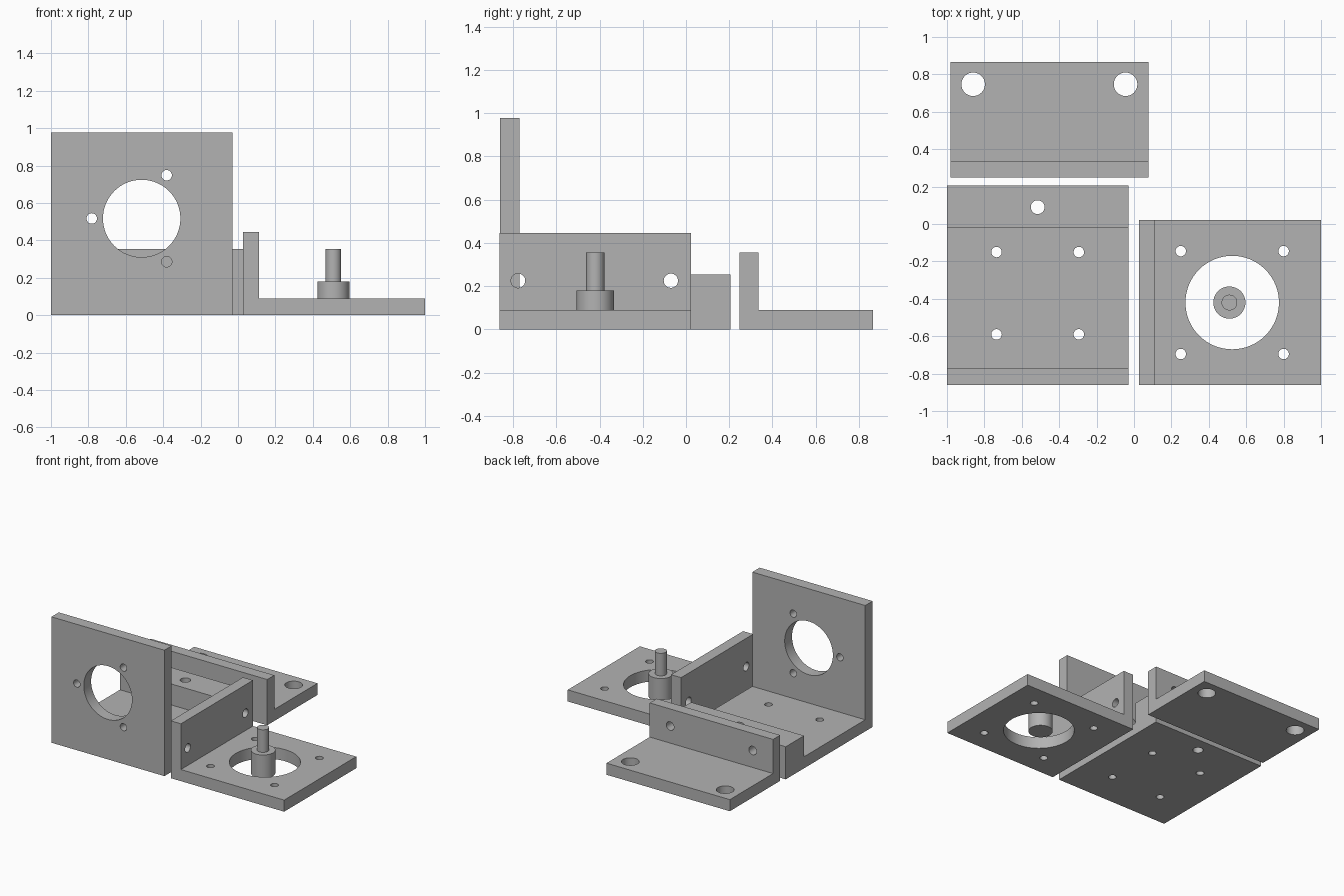
import bpy, bmesh, math
from mathutils import Vector, Matrix

if "Cube" in bpy.data.objects:
    bpy.data.objects.remove(bpy.data.objects["Cube"])

grey = bpy.data.materials.new("plain_grey")
grey.diffuse_color = (0.45, 0.45, 0.45, 1)
grey.use_nodes = True
grey.node_tree.nodes["Principled BSDF"].inputs["Base Color"].default_value = grey.diffuse_color
T = 0.09  # plate thickness


def finish(name, bm):
    bmesh.ops.recalc_face_normals(bm, faces=bm.faces)
    mesh = bpy.data.meshes.new(name)
    bm.to_mesh(mesh)
    bm.free()
    obj = bpy.data.objects.new(name, mesh)
    bpy.context.collection.objects.link(obj)
    mesh.materials.append(grey)
    return obj


def extrude_profile(name, points, axis, start, end):
    """Sweep an (across, z) profile along the X or Y axis."""
    bm = bmesh.new()
    place = (lambda a, z: (start, a, z)) if axis == 'X' else (lambda a, z: (a, start, z))
    face = bm.faces.new([bm.verts.new(place(a, z)) for a, z in points])
    swept = bmesh.ops.extrude_face_region(bm, geom=[face])['geom']
    step = Vector((end - start, 0, 0) if axis == 'X' else (0, end - start, 0))
    bmesh.ops.translate(bm, vec=step, verts=[v for v in swept if isinstance(v, bmesh.types.BMVert)])
    return finish(name, bm)


ROT = {'X': Matrix.Rotation(math.pi / 2, 4, 'Y'),
       'Y': Matrix.Rotation(math.pi / 2, 4, 'X'),
       'Z': Matrix.Identity(4)}


def drill(obj, holes):
    """Cut round holes, each given as (centre, radius, axis, depth)."""
    bm = bmesh.new()
    for centre, radius, axis, depth in holes:
        bmesh.ops.create_cone(bm, cap_ends=True, segments=64 if radius > 0.1 else 32,
                              radius1=radius, radius2=radius, depth=depth,
                              matrix=Matrix.Translation(centre) @ ROT[axis])
    cutter = finish("hole_cutter", bm)
    cutter.hide_render = True
    mod = obj.modifiers.new("holes", 'BOOLEAN')
    mod.operation, mod.solver, mod.object = 'DIFFERENCE', 'EXACT', cutter
    bpy.context.view_layer.objects.active = obj
    bpy.ops.object.modifier_apply(modifier=mod.name)
    bpy.data.objects.remove(cutter)


def smooth(obj):
    bpy.ops.object.select_all(action='DESELECT')
    obj.select_set(True)
    bpy.context.view_layer.objects.active = obj
    bpy.ops.object.shade_smooth_by_angle(angle=math.radians(30))


# Motor mount: floor, tall front plate and rear block in one profile
mount = extrude_profile("motor_mount", [
    (-0.86, 0), (0.205, 0), (0.205, 0.253), (-0.02, 0.253),
    (-0.02, T), (-0.77, T), (-0.77, 0.977), (-0.86, 0.977)], 'X', -1.0, -0.03)
cx, cz = -0.515, 0.517
holes = [((cx, -0.815, cz), 0.207, 'Y', 0.2), ((cx, 0.09, 0.12), 0.037, 'Z', 0.6)]
for deg in (60, 180, 300):
    a = math.radians(deg)
    holes.append(((cx + 0.267 * math.cos(a), -0.815, cz + 0.267 * math.sin(a)), 0.028, 'Y', 0.2))
holes += [((cx + sx * 0.22, -0.37 + sy * 0.22, 0.045), 0.028, 'Z', 0.2)
          for sx in (-1, 1) for sy in (-1, 1)]
drill(mount, holes)

# Side bracket with a large round opening
side = extrude_profile("side_bracket", [
    (0.027, 0), (1.0, 0), (1.0, T), (0.113, T), (0.113, 0.445), (0.027, 0.445)],
    'Y', -0.862, 0.022)
holes = [((0.525, -0.42, 0.045), 0.25, 'Z', 0.2)]
holes += [((0.525 + sx * 0.275, -0.42 + sy * 0.275, 0.045), 0.028, 'Z', 0.2)
          for sx in (-1, 1) for sy in (-1, 1)]
holes += [((0.07, y, 0.225), 0.033, 'X', 0.2) for y in (-0.777, -0.07)]
drill(side, holes)

# Rear angle bracket
rear = extrude_profile("rear_bracket", [
    (0.248, 0), (0.865, 0), (0.865, T), (0.335, T), (0.335, 0.355), (0.248, 0.355)],
    'X', -0.982, 0.077)
holes = [((x, 0.747, 0.045), 0.063, 'Z', 0.2) for x in (-0.86, -0.045)]
holes += [((x, 0.29, 0.222), 0.033, 'Y', 0.2) for x in (-0.807, -0.098)]
drill(rear, holes)

# Stepped shaft standing in the opening, turned from a profile
bm = bmesh.new()
profile = [(0, 0), (0.086, 0), (0.086, 0.18), (0.042, 0.18), (0.042, 0.355), (0, 0.355)]
verts = [bm.verts.new((0.51 + r, -0.42, z)) for r, z in profile]
edges = [bm.edges.new(pair) for pair in zip(verts, verts[1:])]
bmesh.ops.spin(bm, geom=verts + edges, cent=(0.51, -0.42, 0), axis=(0, 0, 1),
               angle=math.tau, steps=48)
bmesh.ops.remove_doubles(bm, verts=bm.verts, dist=1e-4)
shaft = finish("stepped_shaft", bm)

for part in (mount, side, rear, shaft):
    smooth(part)
